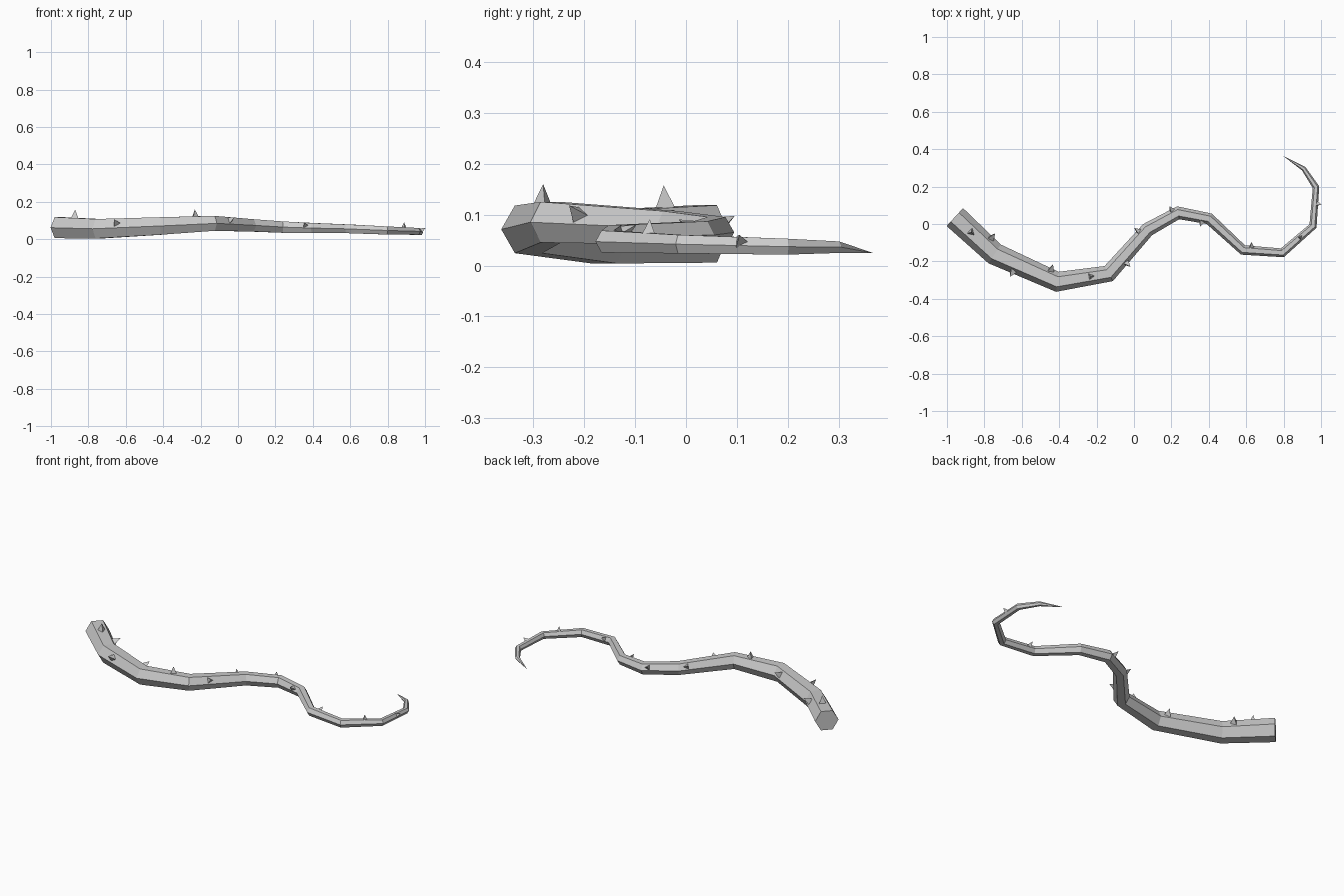
import bpy, bmesh, math
from mathutils import Vector

if "Cube" in bpy.data.objects:
    bpy.data.objects.remove(bpy.data.objects["Cube"])

# stem centre line: x, y, z, radius
PATH = [(-.958, .037, .062, .065), (-.745, -.16, .056, .060), (-.41, -.309, .071, .054),
        (-.135, -.265, .085, .046), (.073, -.03, .074, .038), (.236, .06, .065, .035),
        (.402, .028, .060, .031), (.583, -.139, .056, .027), (.793, -.154, .047, .025),
        (.957, -.011, .042, .021), (.973, .197, .037, .018), (.907, .296, .036, .013),
        (.795, .366, .025, 0)]
pts = [Vector(p[:3]) for p in PATH]
UP = Vector((0, 0, 1))


def left_of(d):
    return UP.cross(d).normalized()


def finish(bm, name):
    bmesh.ops.recalc_face_normals(bm, faces=bm.faces)
    me = bpy.data.meshes.new(name)
    bm.to_mesh(me)
    bm.free()
    ob = bpy.data.objects.new(name, me)
    bpy.context.collection.objects.link(ob)


# tapering six-sided stem with flat top, ending in a point
bm = bmesh.new()
rings = []
for i, p in enumerate(pts[:-1]):
    d = (pts[i + 1] - p).normalized()
    if i:
        d += (p - pts[i - 1]).normalized()
    side, r = left_of(d), PATH[i][3]
    rings.append([bm.verts.new(p + r * (side * math.cos(k * math.pi / 3) + UP * math.sin(k * math.pi / 3)))
                  for k in range(6)])
for a, b in zip(rings, rings[1:]):
    for k in range(6):
        bm.faces.new((a[k], a[(k + 1) % 6], b[(k + 1) % 6], b[k]))
tip = bm.verts.new(pts[-1])
for k in range(6):
    bm.faces.new((rings[-1][k], rings[-1][(k + 1) % 6], tip))
bm.faces.new(rings[0])
finish(bm, "vine_stem")

# thorns: segment, position along it, side (1 left, 0 top, -1 right)
THORNS = [(0, .41, 0), (0, .75, 1), (1, .34, -1), (1, .84, 1), (2, .65, 0), (3, .33, -1),
          (3, .87, 1), (4, .87, 1), (5, .77, -1), (7, .2, 1), (8, .58, 0), (9, .57, -1)]
for n, (s, t, side) in enumerate(THORNS):
    d = (pts[s + 1] - pts[s]).normalized()
    r = PATH[s][3] * (1 - t) + PATH[s + 1][3] * t
    nrm = left_of(d) * side * math.cos(math.pi / 6) + UP * (.5 if side else 1)
    nrm.normalize()
    base = pts[s].lerp(pts[s + 1], t) + nrm * (r * .866 - .004)
    size = .012 + .2 * r
    bi = d.cross(nrm).normalized()
    bm = bmesh.new()
    ring = [bm.verts.new(base + size * (d * math.cos(a) + bi * math.sin(a)))
            for a in (0, 2 * math.pi / 3, 4 * math.pi / 3)]
    top = bm.verts.new(base + nrm * (.022 + .4 * r))
    bm.faces.new(ring)
    for k in range(3):
        bm.faces.new((ring[k], ring[(k + 1) % 3], top))
    finish(bm, f"thorn_{n + 1}")
